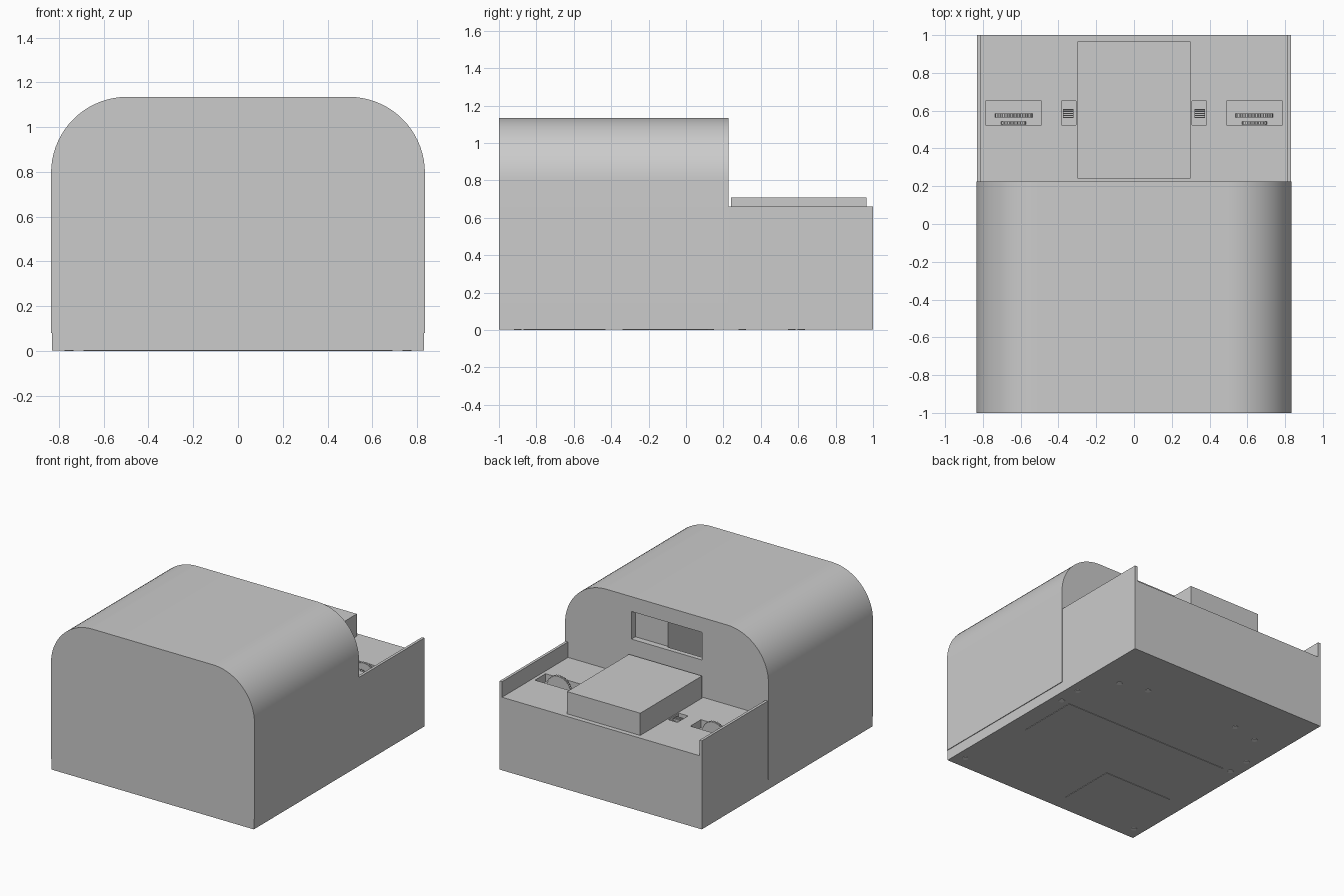
import bpy, bmesh
from math import cos, sin, pi, radians

if "Cube" in bpy.data.objects:
    bpy.data.objects.remove(bpy.data.objects["Cube"], do_unlink=True)


def material(name, value):
    m = bpy.data.materials.new(name)
    m.use_nodes = True
    colour = (value, value, value, 1)
    m.diffuse_color = colour
    m.node_tree.nodes["Principled BSDF"].inputs["Base Color"].default_value = colour
    return m


GREY = material("casing grey", 0.6)
LIGHT = material("light grey", 0.9)


def prism(name, pts, axis, lo, hi, mat=GREY):
    """Extrude a closed 2D profile along an axis (0 = x, 1 = y, 2 = z)."""
    def place(p, d):
        c = list(p)
        c.insert(axis, d)
        return c
    bm = bmesh.new()
    face = bm.faces.new([bm.verts.new(place(p, lo)) for p in pts])
    ext = bmesh.ops.extrude_face_region(bm, geom=[face])
    for v in ext["geom"]:
        if isinstance(v, bmesh.types.BMVert):
            v.co[axis] = hi
    bmesh.ops.recalc_face_normals(bm, faces=bm.faces)
    me = bpy.data.meshes.new(name)
    bm.to_mesh(me)
    bm.free()
    me.materials.append(mat)
    ob = bpy.data.objects.new(name, me)
    bpy.context.collection.objects.link(ob)
    return ob


def box(name, x, y, z, mat=GREY):
    pts = [(x[0], y[0]), (x[1], y[0]), (x[1], y[1]), (x[0], y[1])]
    return prism(name, pts, 2, z[0], z[1], mat)


def select(ob):
    bpy.ops.object.select_all(action='DESELECT')
    ob.select_set(True)
    bpy.context.view_layer.objects.active = ob


def cut(ob, x, y, z):
    """Subtract a box from an object."""
    cutter = box("cutter", x, y, z)
    cutter.hide_render = True
    mod = ob.modifiers.new("cut", 'BOOLEAN')
    mod.operation, mod.solver, mod.object = 'DIFFERENCE', 'EXACT', cutter
    select(ob)
    bpy.ops.object.modifier_apply(modifier=mod.name)
    bpy.data.objects.remove(cutter, do_unlink=True)


def ring(cx, cz, r, n, depth=0.0):
    """Circle points; a depth makes every second point a tooth root."""
    return [(cx + (r - depth * (i % 2)) * cos(2 * pi * i / n),
             cz + (r - depth * (i % 2)) * sin(2 * pi * i / n)) for i in range(n)]


DECK = 0.545

# Lower casing: long skirt with a raised rear block and thin side lips
body = prism("lower_casing", [(-1, 0.003), (1, 0.003), (1, 0.66), (0.2, 0.66),
                              (0.2, 0.08), (-1, 0.08)], 0, -0.83, 0.83)
cut(body, (-0.81, 0.81), (0.1, 1.1), (DECK, 0.8))

# Hood with two rounded upper edges
R, W, TOP = 0.34, 0.835, 1.135
arc = [(W - R + R * cos(radians(a)), TOP - R + R * sin(radians(a)))
       for a in range(0, 91, 5)]
profile = [(W, 0.08)] + arc + [(-x, z) for x, z in reversed(arc)] + [(-W, 0.08)]
hood = prism("hood", profile, 1, -1, 0.226)

# Rear window: shallow recess on one half, deep pocket on the other
cut(hood, (-0.29, 0.29), (0.18, 0.3), (0.82, 1.025))
cut(hood, (-0.29, 0.02), (-0.45, 0.19), (0.56, 1.025))
select(hood)
bpy.ops.object.shade_smooth_by_angle(angle=radians(30))

# Raised cover on the deck
box("deck_cover", (-0.3, 0.3), (0.24, 0.965), (DECK - 0.01, 0.71))

for side, s in (("left", 1), ("right", -1)):
    def span(a, b):
        return tuple(sorted((s * a, s * b)))

    # Thumb wheel in its pocket
    cut(body, span(0.49, 0.785), (0.525, 0.65), (DECK - 0.06, 0.6))
    prism(side + "_thumb_wheel", ring(s * 0.637, 0.49, 0.1, 80, 0.005), 1, 0.565, 0.585)
    prism(side + "_small_gear", ring(s * 0.637, 0.485, 0.066, 48, 0.006), 1, 0.527, 0.542)

    # Ribbed slide switch in its pocket
    cut(body, span(0.308, 0.385), (0.525, 0.65), (DECK - 0.06, 0.6))
    box(side + "_switch", span(0.32, 0.375), (0.56, 0.61), (0.48, 0.525))
    for i in range(5):
        y = 0.562 + i * 0.01
        box(side + "_switch_rib", span(0.32, 0.375), (y, y + 0.005), (0.52, 0.54))

    # Screw heads under the base
    for x, y in ((0.755, -0.9), (0.755, 0.13), (0.755, 0.3), (0.605, 0.565), (0.39, 0.615)):
        prism(side + "_base_screw", ring(s * x, y, 0.02, 20), 2, 0, 0.006, LIGHT)

# Thin access plates under the base
box("wide_base_plate", (-0.69, 0.69), (-0.34, 0.13), (0, 0.006))
box("small_base_plate", (-0.68, -0.115), (-0.87, -0.43), (0, 0.006))
